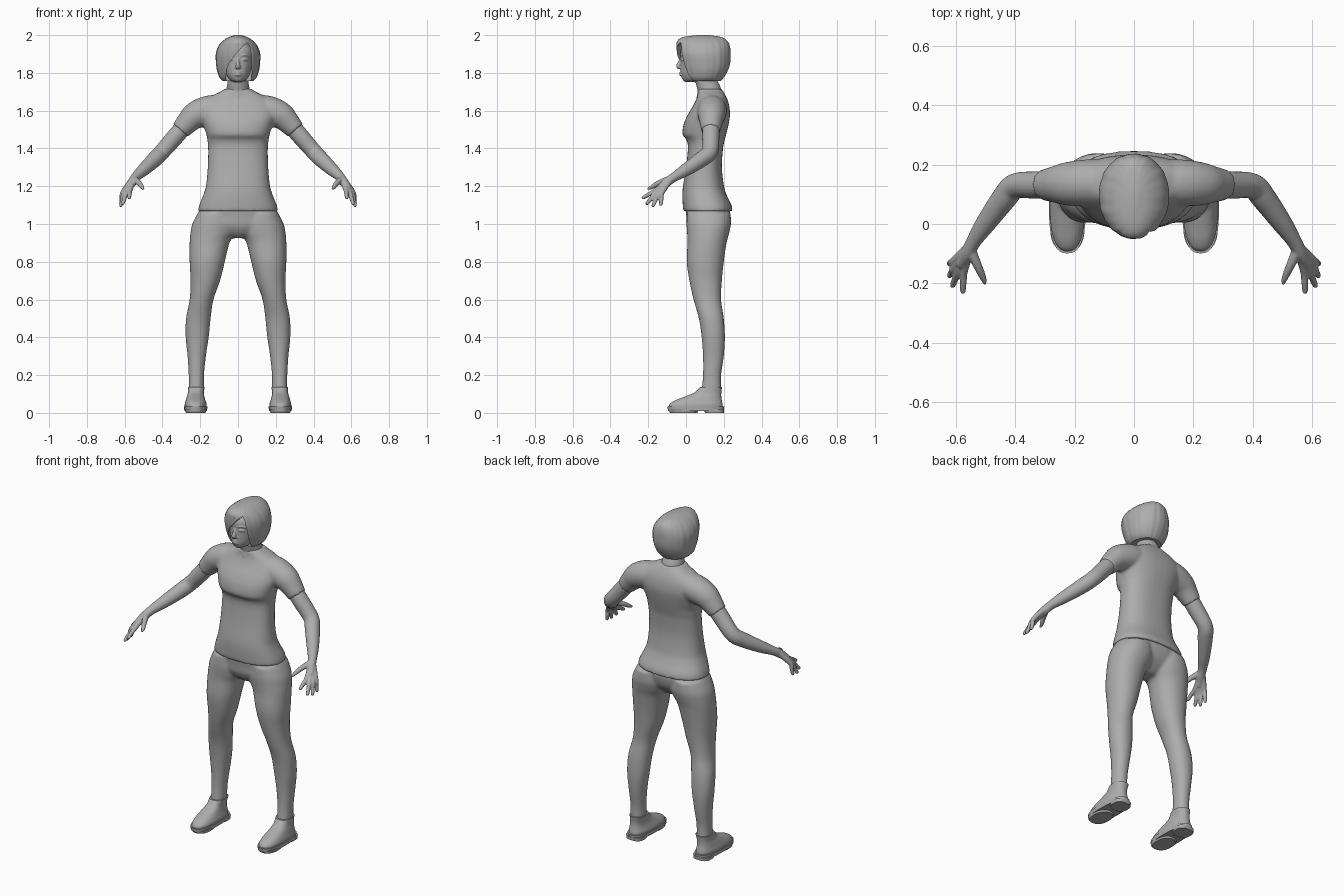
import bpy, bmesh
from math import sin, cos, pi, copysign
from mathutils import Vector

cube = bpy.data.objects.get("Cube")
if cube:
    bpy.data.objects.remove(cube, do_unlink=True)

GREY = (0.42, 0.42, 0.42, 1)
grey = bpy.data.materials.new("plain_grey")
grey.diffuse_color = GREY
grey.use_nodes = True
shader = next(n for n in grey.node_tree.nodes if n.type == "BSDF_PRINCIPLED")
shader.inputs["Base Color"].default_value = GREY
shader.inputs["Roughness"].default_value = 0.7


def spline(rows, steps=5):
    """Pass a smooth curve through rows of equal length."""
    rows = [Vector(r) for r in rows]
    result = []
    for i in range(len(rows) - 1):
        a, b = rows[i], rows[i + 1]
        before = rows[i - 1] if i else a
        after = rows[i + 2] if i + 2 < len(rows) else b
        for k in range(steps):
            t = k / steps
            result.append(0.5 * (2 * a + (b - before) * t
                                 + (2 * before - 5 * a + 4 * b - after) * t ** 2
                                 + (3 * a - before - 3 * b + after) * t ** 3))
    return result + [rows[-1]]


def skin(bm, rings):
    """Join rings of points into one closed surface."""
    rings = [[bm.verts.new(p) for p in ring] for ring in rings]
    for low, high in zip(rings, rings[1:]):
        for i in range(len(low)):
            bm.faces.new((low[i - 1], low[i], high[i], high[i - 1]))
    bm.faces.new(rings[0])
    bm.faces.new(rings[-1])


def stack(bm, rows, side=1, power=2.0, count=40, ridge=0.0):
    """Level rounded sections, each row being z, x low, x high, y low, y high."""
    rings = []
    for z, xa, xb, ya, yb in spline(rows):
        ring = []
        for i in range(count):
            a = 2 * pi * i / count
            grow = 1 + ridge * (sin(13 * a) + sin(22 * a + 1))
            c, s = (copysign(abs(f) ** (2 / power), f) * grow for f in (cos(a), sin(a)))
            ring.append((side * ((xa + xb) / 2 + c * (xb - xa) / 2),
                         (ya + yb) / 2 + s * (yb - ya) / 2, z))
        rings.append(ring)
    skin(bm, rings)


def even(rows):
    """Turn rows of z, half width, y low, y high into centred stack rows."""
    return [(z, -w, w, ya, yb) for z, w, ya, yb in rows]


def tube(bm, points, side=1, count=20):
    """Round limb through points of x, y, z, radius."""
    path = spline(points)
    rings = []
    for i, p in enumerate(path):
        along = (path[min(i + 1, len(path) - 1)] - path[max(i - 1, 0)]).xyz
        u = along.cross(Vector((0, 1, 0))).normalized()
        v = along.cross(u).normalized()
        ring = []
        for k in range(count):
            a = 2 * pi * k / count
            q = p.xyz + p.w * (u * cos(a) + v * sin(a))
            ring.append((side * q.x, q.y, q.z))
        rings.append(ring)
    skin(bm, rings)


def finish(name, bm, voxel=0.0, relax=3):
    """Make the object; a voxel size fuses its overlapping pieces."""
    bmesh.ops.recalc_face_normals(bm, faces=bm.faces)
    mesh = bpy.data.meshes.new(name)
    bm.to_mesh(mesh)
    bm.free()
    mesh.materials.append(grey)
    ob = bpy.data.objects.new(name, mesh)
    bpy.context.collection.objects.link(ob)
    if voxel:
        fuse = ob.modifiers.new("fuse", "REMESH")
        fuse.mode = "VOXEL"
        fuse.voxel_size = voxel
        fuse.use_smooth_shade = True
        soften = ob.modifiers.new("soften", "SMOOTH")
        soften.factor = 0.5
        soften.iterations = relax
    else:
        shade(ob)
    return ob


def shade(ob):
    bpy.ops.object.select_all(action="DESELECT")
    ob.select_set(True)
    bpy.context.view_layer.objects.active = ob
    bpy.ops.object.shade_smooth_by_angle(angle=0.7)


SIDES = (("left", 1), ("right", -1))

# Shirt: torso with a chest shelf, shoulders and short sleeves
bm = bmesh.new()
stack(bm, even([
    (1.068, .212, -.014, .246), (1.1, .205, -.017, .241), (1.15, .185, -.019, .217),
    (1.2, .17, -.016, .201), (1.3, .16, 0, .19), (1.4, .158, .01, .196),
    (1.445, .162, .003, .205), (1.475, .168, -.018, .213), (1.53, .185, -.012, .226),
    (1.58, .2, .01, .233), (1.63, .195, .04, .228), (1.67, .155, .058, .215),
    (1.7, .095, .062, .198), (1.715, .072, .062, .188)]), power=2.4)
for _, side in SIDES:
    tube(bm, [(.08, .14, 1.61, .075), (.16, .138, 1.6, .079), (.225, .135, 1.575, .073),
              (.265, .133, 1.54, .062), (.305, .132, 1.495, .051)], side)
finish("shirt", bm, .009)

# Trousers: pelvis and two legs
bm = bmesh.new()
stack(bm, even([
    (1.085, .2, -.004, .234), (1.04, .212, .002, .232), (.99, .215, .008, .215),
    (.95, .13, .03, .18), (.925, .04, .06, .15)]), power=2.2)
for _, side in SIDES:
    stack(bm, [
        (1.06, .02, .212, .006, .236), (1.0, .004, .242, .003, .238),
        (.95, .018, .252, .006, .228), (.9, .045, .256, .008, .215),
        (.8, .07, .256, .004, .2), (.7, .095, .251, .018, .19),
        (.6, .13, .256, .04, .186), (.5, .145, .275, .068, .2),
        (.4, .155, .277, .083, .206), (.3, .17, .267, .09, .2),
        (.2, .18, .261, .09, .186), (.12, .18, .261, .083, .186)], side, 2.15)
finish("trousers", bm, .009)

# Bare arms with hands; the fingers run back to the wrist to form the palm
WRIST = (.553, -.08, 1.24, .019)
KNUCKLES = [(.572, -.16, 1.178), (.59, -.158, 1.168), (.603, -.146, 1.164), (.609, -.126, 1.168)]
TIPS = [(.576, -.234, 1.135), (.612, -.212, 1.102), (.622, -.177, 1.09), (.622, -.134, 1.096)]
for label, side in SIDES:
    bm = bmesh.new()
    tube(bm, [(.27, .133, 1.535, .046), (.33, .131, 1.465, .046), (.4, .127, 1.385, .043),
              (.438, .085, 1.345, .042), (.5, .0, 1.287, .034), (.54, -.06, 1.25, .025),
              (.56, -.1, 1.222, .024), (.583, -.137, 1.187, .019)], side)
    for knuckle, tip in zip(KNUCKLES, TIPS):
        near, far = Vector(knuckle), Vector(tip)
        tube(bm, [WRIST, (*near, .0135), (*near.lerp(far, .5), .0115),
                  (*near.lerp(far, .9), .0095), (*far, .004)], side, 12)
    tube(bm, [WRIST, (.525, -.142, 1.218, .015), (.507, -.182, 1.195, .011),
              (.5, -.203, 1.184, .005)], side, 12)
    finish(label + "_arm", bm, .0045)

# Shoes: soft upper, thin sole and separate heel block
for label, side in SIDES:
    bm = bmesh.new()
    stack(bm, [
        (.02, .167, .281, -.093, .195), (.045, .166, .282, -.088, .194),
        (.065, .172, .277, -.06, .19), (.085, .178, .271, -.01, .187),
        (.108, .181, .265, .045, .187), (.138, .176, .265, .076, .191)], side, 2.4)
    finish(label + "_shoe", bm)
    bm = bmesh.new()
    stack(bm, [(.01, .164, .284, -.095, .2), (.034, .162, .286, -.099, .203)], side, 2.5)
    stack(bm, [(0, .172, .276, .1, .2), (.02, .17, .278, .096, .202)], side, 2.8)
    stack(bm, [(0, .172, .276, -.085, .06), (.02, .166, .282, -.095, .07)], side, 2.3)
    finish(label + "_sole", bm)

# Head: skull, neck and face features
bm = bmesh.new()
stack(bm, even([
    (1.752, .02, -.006, .06), (1.765, .045, -.018, .12), (1.79, .063, -.027, .16),
    (1.82, .074, -.029, .19), (1.87, .083, -.029, .2), (1.92, .083, -.028, .2),
    (1.96, .055, .005, .165)]), power=2.2)
tube(bm, [(0, .128, 1.66, .075), (0, .122, 1.71, .063), (0, .108, 1.75, .056),
          (0, .095, 1.81, .055)])
tube(bm, [(0, -.022, 1.885, .006), (0, -.034, 1.855, .009), (0, -.039, 1.836, .013),
          (0, -.032, 1.824, .009)])
for z, r in ((1.802, .006), (1.79, .007)):
    tube(bm, [(-.023, -.019, z, .002), (0, -.029, z, r), (.023, -.019, z, .002)])
for _, side in SIDES:
    tube(bm, [(.016, -.022, 1.868, .003), (.034, -.02, 1.871, .008), (.052, -.009, 1.869, .003)], side)
    tube(bm, [(.012, -.027, 1.888, .004), (.036, -.021, 1.896, .006), (.06, -.004, 1.888, .003)], side)
    tube(bm, [(0, -.03, 1.828, .007), (.012, -.028, 1.828, .006), (.017, -.02, 1.829, .003)], side)
finish("head", bm, .0035, 2)

# Bobbed hair with strand ridges
bm = bmesh.new()
stack(bm, even([
    (1.757, .08, .005, .185), (1.775, .097, -.008, .2), (1.81, .11, -.022, .22),
    (1.85, .116, -.036, .233), (1.9, .117, -.047, .236), (1.94, .104, -.05, .232),
    (1.97, .079, -.046, .218), (1.99, .048, -.015, .185), (2.0, .015, .06, .12)]),
    power=2.1, count=120, ridge=.005)
hair = finish("hair", bm)

# Swept fringe: an opening is cut over the face from a side parting
OPENING = [(.07, 1.7), (.073, 1.8), (.072, 1.88), (.064, 1.935), (.051, 1.962), (.025, 1.94),
           (-.015, 1.895), (-.045, 1.855), (-.062, 1.815), (-.064, 1.7)]
bm = bmesh.new()
skin(bm, [[(x, y, z) for x, z in OPENING] for y in (-.2, .035)])
cutter = finish("fringe_cutter", bm)
cutter.hide_render = True
cut = hair.modifiers.new("face_opening", "BOOLEAN")
cut.operation = "DIFFERENCE"
cut.solver = "EXACT"
cut.object = cutter
bpy.context.view_layer.objects.active = hair
bpy.ops.object.modifier_apply(modifier=cut.name)
bpy.data.objects.remove(cutter, do_unlink=True)
shade(hair)
